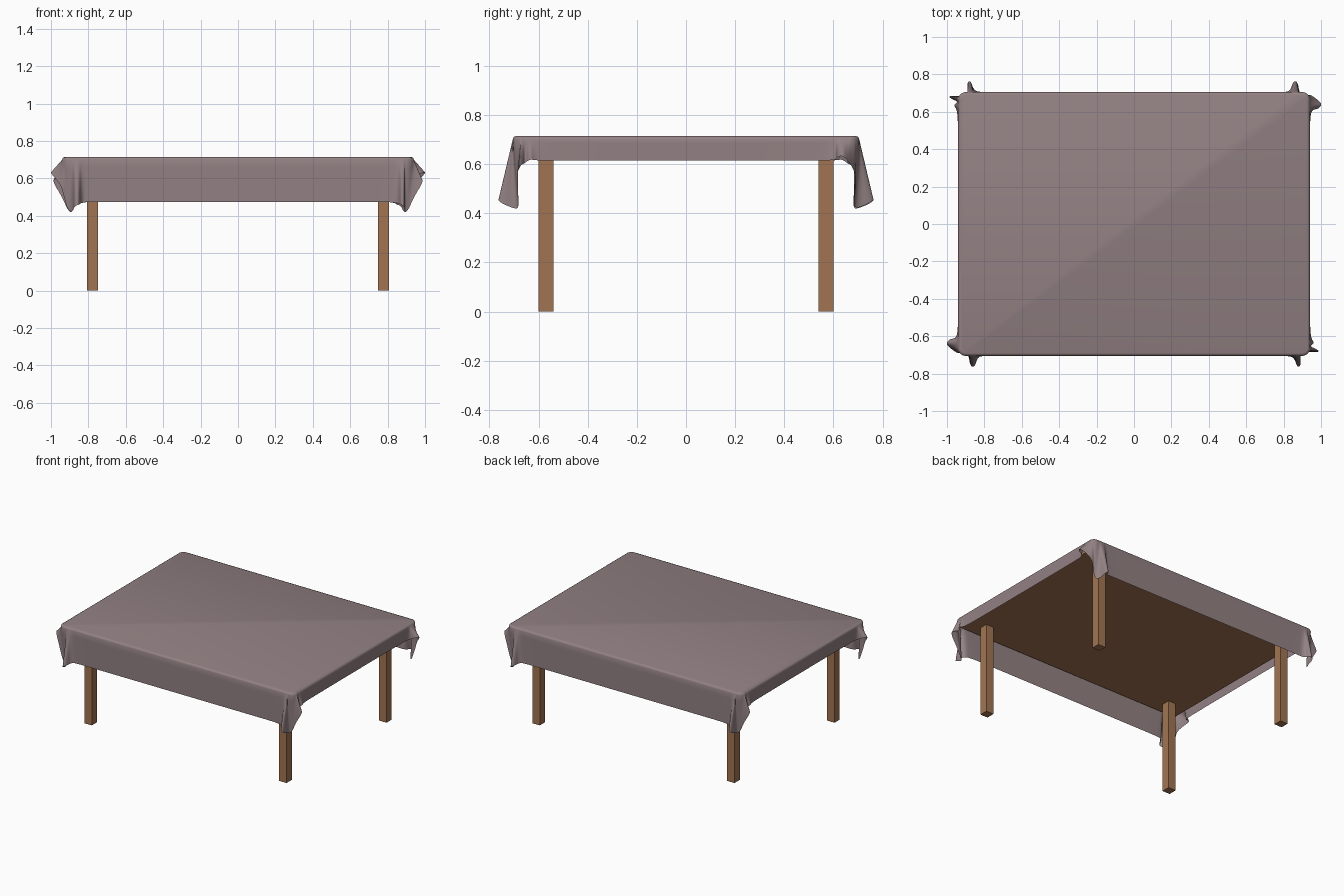
import bpy
import bmesh
from mathutils import Vector

cube = bpy.data.objects.get("Cube")
if cube:
    bpy.data.objects.remove(cube)


def make_material(name, color):
    mat = bpy.data.materials.new(name)
    mat.use_nodes = True
    mat.diffuse_color = color
    mat.node_tree.nodes["Principled BSDF"].inputs["Base Color"].default_value = color
    return mat


wood = make_material("brown wood", (0.36, 0.175, 0.085, 1))
linen = make_material("mauve linen", (0.29, 0.22, 0.228, 1))


def box(name, center, size, mat):
    bpy.ops.mesh.primitive_cube_add(size=1, location=center)
    obj = bpy.context.object
    obj.name = name
    obj.scale = size
    bpy.ops.object.transform_apply(location=False, rotation=False, scale=True)
    obj.data.materials.append(mat)
    return obj


# Table board and legs
BOARD_BOTTOM = 0.655
box("table_board", (0, 0, 0.68), (1.83, 1.36, 0.05), wood)
for depth, sy in (("front", -1), ("back", 1)):
    for side, sx in (("right", -1), ("left", 1)):
        box(f"{depth}_{side}_leg", (sx * 0.778, sy * 0.57, BOARD_BOTTOM / 2),
            (0.06, 0.06, BOARD_BOTTOM), wood)

# Hem of one cloth corner, from the long side round to the short side
long_end = [(0.6, 0.705, 0.475), (0.8, 0.705, 0.475)]
short_end = [(0.945, 0.61, 0.615), (0.94, 0.5, 0.615)]
wide_fold = long_end + [
    (0.835, 0.71, 0.47), (0.852, 0.765, 0.46), (0.875, 0.76, 0.45),
    (0.885, 0.7, 0.42), (0.91, 0.68, 0.43), (0.93, 0.69, 0.5),
    (0.945, 0.69, 0.56), (0.975, 0.67, 0.6), (1.007, 0.64, 0.635),
    (0.985, 0.615, 0.63)] + short_end
double_fold = long_end + [
    (0.855, 0.71, 0.468), (0.872, 0.765, 0.462), (0.892, 0.76, 0.445),
    (0.888, 0.69, 0.415), (0.91, 0.68, 0.43), (0.94, 0.685, 0.5),
    (0.995, 0.685, 0.59), (0.97, 0.665, 0.6), (0.94, 0.655, 0.605),
    (0.965, 0.635, 0.62)] + short_end


def smooth_loop(points, rounds):
    """Corner-cutting subdivision of a closed loop."""
    for _ in range(rounds):
        cut = []
        for a, b in zip(points, points[1:] + points[:1]):
            cut += [a.lerp(b, 0.25), a.lerp(b, 0.75)]
        points = cut
    return points


hem = []
for sx, sy, fold in ((1, -1, double_fold), (1, 1, wide_fold[::-1]),
                     (-1, 1, double_fold), (-1, -1, wide_fold[::-1])):
    hem += [Vector((sx * x, sy * y, z)) for x, y, z in fold]
hem = smooth_loop(hem, 3)


def rim_point(p, radius, z):
    """Closest point to p on a rounded rectangle at height z."""
    core = Vector((max(-0.9, min(0.9, p.x)), max(-0.665, min(0.665, p.y)), 0))
    out = Vector((p.x, p.y, 0)) - core
    rim = core + out.normalized() * radius
    rim.z = z
    return rim


# Tablecloth: flat top, rolled edge, then a skirt lofted down to the hem
rings = [[rim_point(p, r, z) for p in hem]
         for r, z in ((0.025, 0.715), (0.036, 0.711), (0.04, 0.7))]
edge = rings[-1]
STEPS = 6
for i in range(1, STEPS + 1):
    rings.append([a.lerp(b, i / STEPS) for a, b in zip(edge, hem)])

bm = bmesh.new()
rows = [[bm.verts.new(p) for p in ring] for ring in rings]
bm.faces.new(rows[0])
count = len(hem)
for upper, lower in zip(rows, rows[1:]):
    for i in range(count):
        j = (i + 1) % count
        bm.faces.new((upper[i], lower[i], lower[j], upper[j]))
bmesh.ops.remove_doubles(bm, verts=bm.verts, dist=0.0002)
bmesh.ops.recalc_face_normals(bm, faces=bm.faces)
top = max(bm.faces, key=lambda f: f.calc_area())
if top.normal.z < 0:
    bmesh.ops.reverse_faces(bm, faces=bm.faces)
mesh = bpy.data.meshes.new("tablecloth")
bm.to_mesh(mesh)
bm.free()
mesh.materials.append(linen)
cloth = bpy.data.objects.new("tablecloth", mesh)
bpy.context.collection.objects.link(cloth)
bpy.ops.object.select_all(action="DESELECT")
cloth.select_set(True)
bpy.context.view_layer.objects.active = cloth
bpy.ops.object.shade_smooth_by_angle(angle=0.9)
